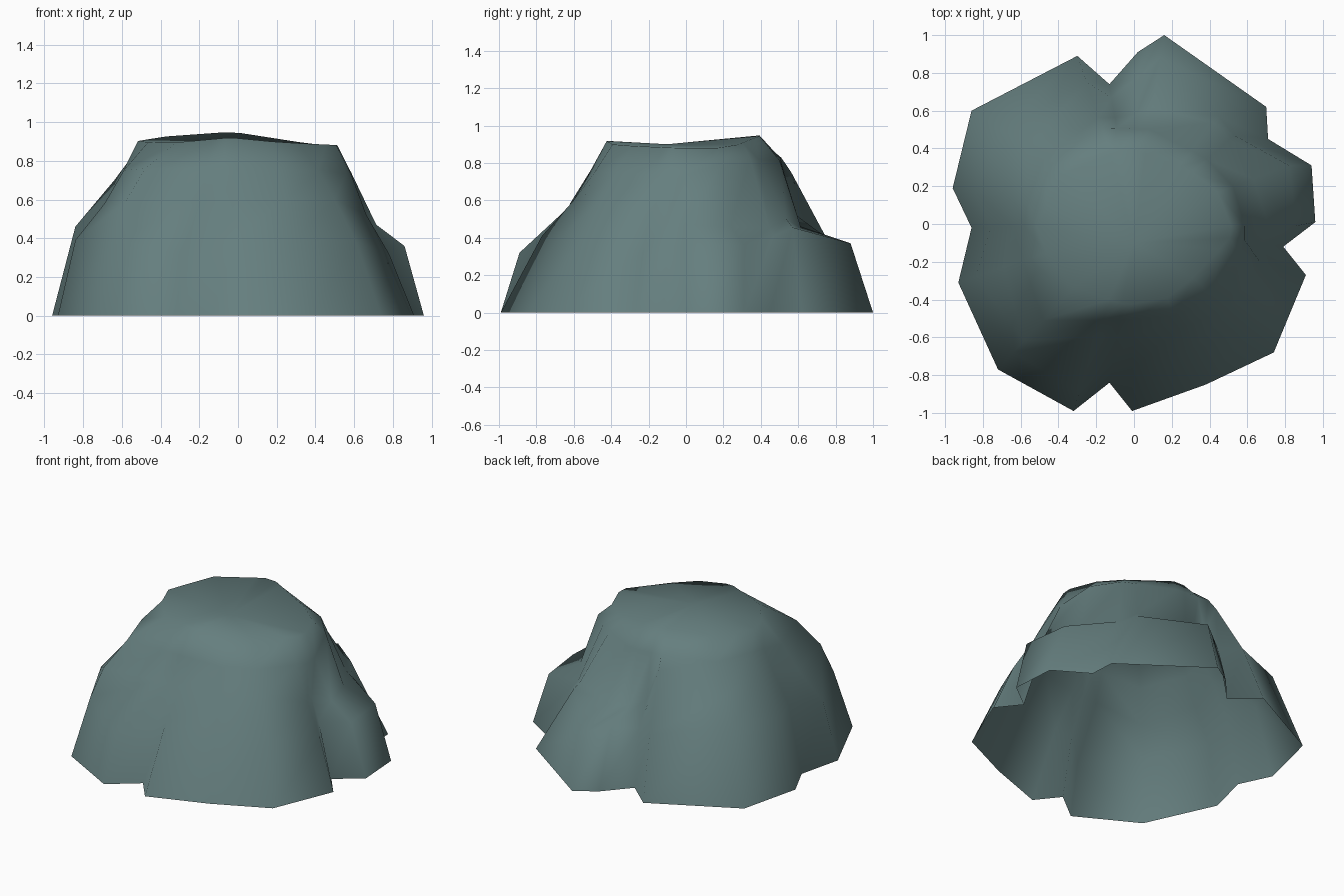
import bpy, bmesh

# Each column: base x, y, lump x, y, z, shoulder scale (of the lump point), shoulder z
COLUMNS = [
    (0.16, 1.00, .14, .88, .37, .70, .45), (0.02, 0.91, .02, .78, .38, .75, .47),
    (-0.13, 0.74, -.12, .67, .38, .84, .54), (-0.30, 0.89, -.25, .75, .40, .75, .75),
    (-0.86, 0.60, -.70, .50, .48, .80, .60), (-0.96, 0.19, -.84, .17, .46, .76, .70),
    (-0.86, -0.02, -.76, -.02, .45, .84, .66), (-0.93, -0.31, -.84, -.28, .39, .82, .58),
    (-0.72, -0.77, -.64, -.68, .39, .91, .585), (-0.32, -0.99, -.29, -.89, .32, .67, .59),
    (-0.13, -0.84, -.11, -.73, .38, .82, .59), (-0.01, -0.99, -.01, -.77, .41, .78, .60),
    (0.38, -0.85, .30, -.67, .40, .82, .60), (0.74, -0.68, .61, -.56, .38, .82, .60),
    (0.91, -0.27, .78, -.23, .32, .85, .52), (0.79, -0.12, .68, -.10, .36, .91, .50),
    (0.96, 0.01, .86, -.01, .36, .83, .47), (0.94, 0.31, .82, .31, .36, .77, .46),
    (0.71, 0.45, .53, .47, .41, .95, .45), (0.70, 0.62, .45, .57, .455, .94, .50),
]

# Outlines of the upper wall and of the crown rim, seen from above
UPPER = [(.60, -.05, .72), (.50, .28, .83), (.10, .50, .81), (-.19, .51, .83),
         (-.47, .36, .80), (-.57, .10, .80), (-.59, -.20, .75), (-.51, -.51, .76),
         (-.06, -.51, .76), (.30, -.48, .75), (.51, -.30, .75)]
CROWN = [(.53, -.05, .88), (.42, .23, .88), (-.03, .41, .95), (-.38, .26, .925),
         (-.53, -.04, .90), (-.37, -.32, .89), (-.04, -.43, .92), (.22, -.385, .895)]


def on_outline(outline, x, y):
    """Point where the ray from the middle towards (x, y) meets the outline."""
    for a, b in zip(outline, outline[1:] + outline[:1]):
        ca = a[0] * y - a[1] * x
        cb = b[0] * y - b[1] * x
        if ca >= 0 > cb and (a[0] + b[0]) * x + (a[1] + b[1]) * y > 0:
            t = ca / (ca - cb)
            return [p + (q - p) * t for p, q in zip(a, b)]


bm = bmesh.new()
rings = [[], [], [], [], []]
for x, y, mx, my, mz, s, sz in COLUMNS:
    points = [(x, y, 0), (mx, my, mz), (mx * s, my * s, sz),
              on_outline(UPPER, mx, my), on_outline(CROWN, mx, my)]
    for ring, p in zip(rings, points):
        ring.append(bm.verts.new(p))

# Walls between the rings (the underside stays open)
n = len(COLUMNS)
for low, high in zip(rings, rings[1:]):
    for k in range(n):
        j = (k + 1) % n
        bm.faces.new((low[k], low[j], high[j], high[k]))

# Slightly dished crown
centre = bm.verts.new((0, -0.10, .90))
for k in range(n):
    bm.faces.new((rings[-1][k], rings[-1][(k + 1) % n], centre))
for f in bm.faces:
    f.smooth = True

mesh = bpy.data.meshes.new("boulder")
bm.to_mesh(mesh)
bm.free()
stone = bpy.data.materials.new("grey teal stone")
stone.diffuse_color = (0.13, 0.21, 0.21, 1)
mesh.materials.append(stone)
boulder = bpy.data.objects.new("boulder", mesh)
bpy.context.collection.objects.link(boulder)
